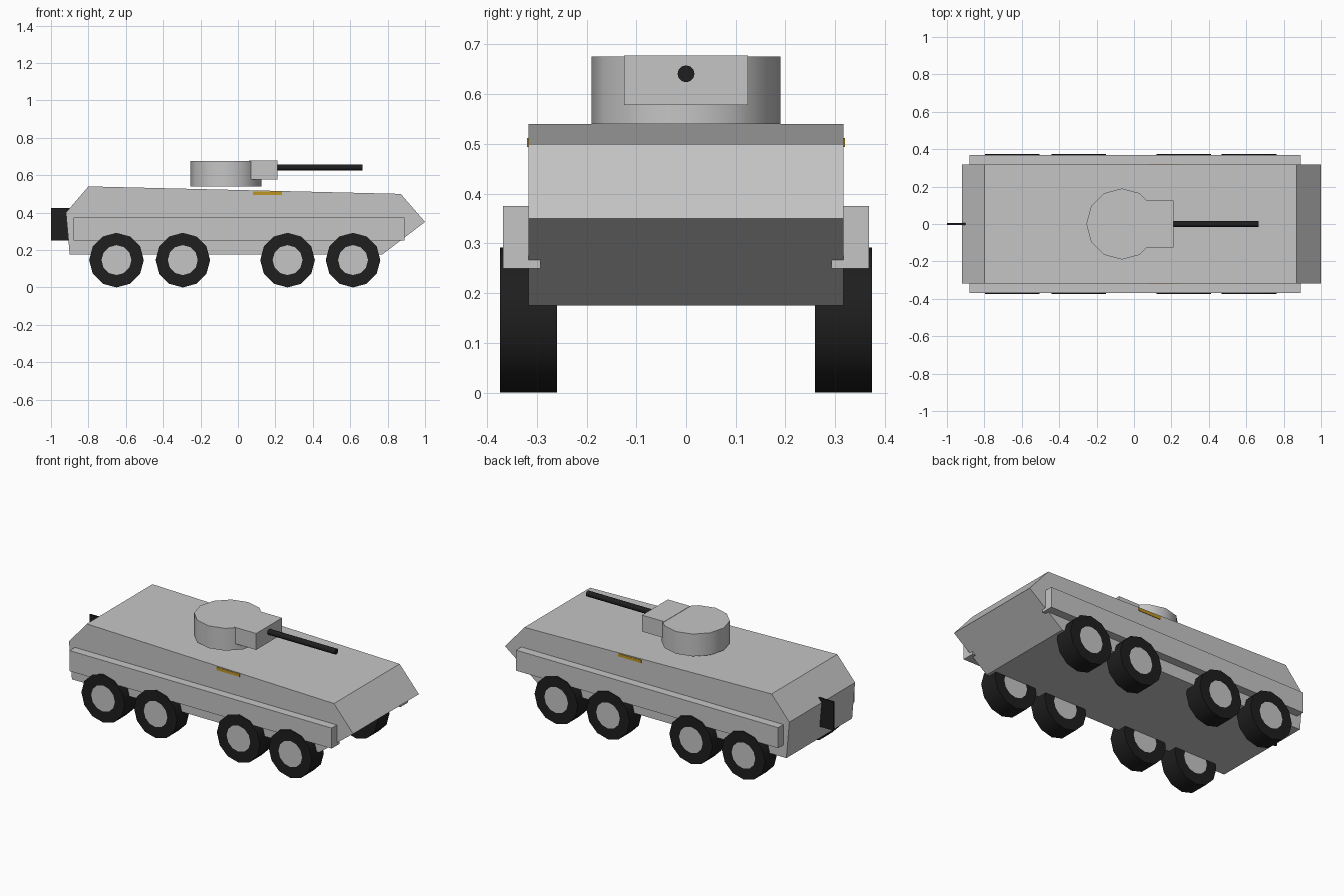
import bpy, bmesh, math
from mathutils import Matrix

cube = bpy.data.objects.get("Cube")
if cube:
    bpy.data.objects.remove(cube, do_unlink=True)


def material(name, rgb):
    m = bpy.data.materials.new(name)
    m.use_nodes = True
    m.diffuse_color = (*rgb, 1)
    m.node_tree.nodes["Principled BSDF"].inputs["Base Color"].default_value = (*rgb, 1)
    return m


GREY = material("light grey paint", (0.56, 0.56, 0.56))
BLACK = material("black rubber", (0.013, 0.013, 0.013))
GOLD = material("gold marker", (0.52, 0.3, 0.017))


def finish(name, bm, *mats, smooth=False):
    bmesh.ops.recalc_face_normals(bm, faces=bm.faces)
    mesh = bpy.data.meshes.new(name)
    bm.to_mesh(mesh)
    bm.free()
    for m in mats:
        mesh.materials.append(m)
    ob = bpy.data.objects.new(name, mesh)
    bpy.context.collection.objects.link(ob)
    if smooth:
        bpy.ops.object.select_all(action='DESELECT')
        ob.select_set(True)
        bpy.context.view_layer.objects.active = ob
        bpy.ops.object.shade_smooth_by_angle(angle=math.radians(40))
    return ob


def box(name, x, y, z, mat):
    bm = bmesh.new()
    bmesh.ops.create_cube(bm, size=1)
    for v in bm.verts:
        v.co = [lo + (c + 0.5) * (hi - lo) for c, (lo, hi) in zip(v.co, (x, y, z))]
    return finish(name, bm, mat)


def cylinder(radius, depth, sides, centre, axis):
    bm = bmesh.new()
    turn = Matrix.Rotation(math.pi / 2, 4, axis) if axis != 'Z' else Matrix()
    bmesh.ops.create_cone(bm, cap_ends=True, segments=sides, radius1=radius,
                          radius2=radius, depth=depth,
                          matrix=Matrix.Translation(centre) @ turn)
    return bm


# Hull: side profile extruded across the width
profile = [(-0.92, 0.40), (-0.80, 0.54), (0.87, 0.50),
           (1.0, 0.35), (0.77, 0.175), (-0.90, 0.175)]
bm = bmesh.new()
side = bm.faces.new([bm.verts.new((x, -0.317, z)) for x, z in profile])
ext = bmesh.ops.extrude_face_region(bm, geom=[side], use_keep_orig=True)
for v in ext["geom"]:
    if isinstance(v, bmesh.types.BMVert):
        v.co.y = 0.317
finish("hull", bm, GREY)

# Fenders, side markers and wheels on both sides
for label, s in (("left", 1), ("right", -1)):
    def span(a, b):
        return tuple(sorted((s * a, s * b)))

    box(f"{label}_fender", (-0.88, 0.89), span(0.293, 0.368), (0.25, 0.375), GREY)
    box(f"{label}_marker", (0.08, 0.235), span(0.312, 0.32), (0.494, 0.512), GOLD)
    for i, x in enumerate((-0.65, -0.295, 0.265, 0.615), 1):
        bm = cylinder(0.146, 0.115, 12, (x, s * 0.3165, 0.146), 'X')
        caps = [f for f in bm.faces if abs(f.normal.y) > 0.9]
        bmesh.ops.inset_individual(bm, faces=caps, thickness=0.066)
        for f in caps:
            f.material_index = 1
        finish(f"{label}_wheel_{i}", bm, BLACK, GREY, smooth=True)

# Turret with gun housing and barrel
finish("turret", cylinder(0.19, 0.136, 12, (-0.065, 0, 0.608), 'Z'), GREY, smooth=True)
box("gun_housing", (0.06, 0.21), (-0.125, 0.125), (0.578, 0.678), GREY)
finish("gun_barrel", cylinder(0.017, 0.465, 12, (0.4325, 0, 0.641), 'Y'), BLACK, smooth=True)

# Thin upright plate at the rear
box("rear_plate", (-1.0, -0.9), (-0.005, 0.005), (0.25, 0.425), BLACK)
